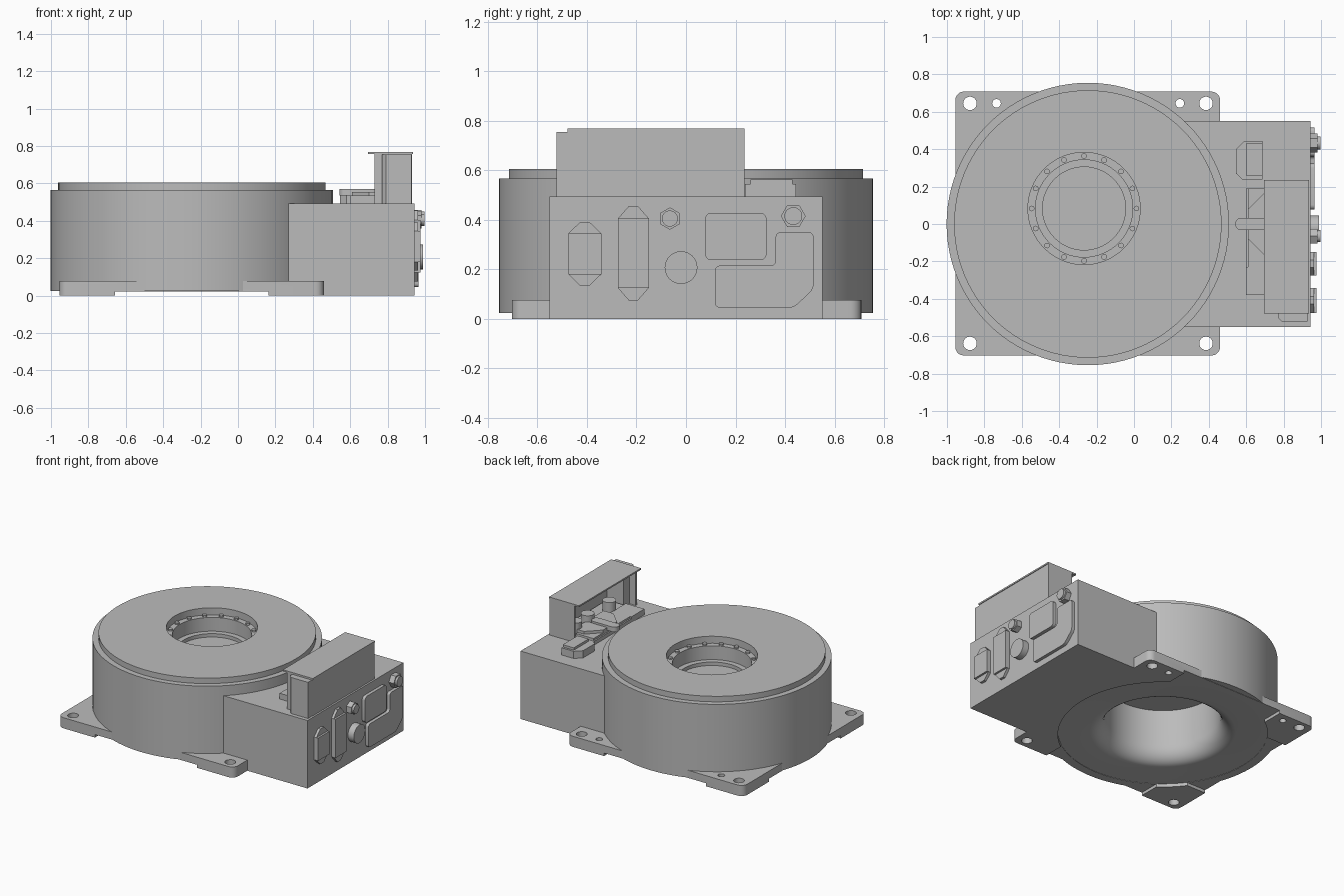
import bpy, bmesh, math
from mathutils import Vector

cube = bpy.data.objects.get("Cube")
if cube:
    bpy.data.objects.remove(cube, do_unlink=True)

GREY = (0.5, 0.5, 0.5, 1)
mat = bpy.data.materials.new("plain grey")
mat.use_nodes = True
mat.diffuse_color = GREY
mat.node_tree.nodes["Principled BSDF"].inputs["Base Color"].default_value = GREY

CX = -0.247          # axis of the round housing
HX, HY = -0.267, 0.083   # centre of the top opening


def finish(bm, name):
    bmesh.ops.recalc_face_normals(bm, faces=bm.faces)
    me = bpy.data.meshes.new(name)
    bm.to_mesh(me)
    bm.free()
    me.materials.append(mat)
    ob = bpy.data.objects.new(name, me)
    bpy.context.collection.objects.link(ob)
    return ob


def activate(ob):
    bpy.ops.object.select_all(action='DESELECT')
    ob.select_set(True)
    bpy.context.view_layer.objects.active = ob


def smooth(ob):
    activate(ob)
    bpy.ops.object.shade_smooth_by_angle(angle=math.radians(30))
    return ob


def prism(name, pts, lo, hi, axis='Z', radius=0.0):
    """Extrude an outline along Z (pts are x,y) or X (pts are y,z)."""
    bm = bmesh.new()
    place = (lambda a, b: (a, b, lo)) if axis == 'Z' else (lambda a, b: (lo, a, b))
    face = bm.faces.new([bm.verts.new(place(a, b)) for a, b in pts])
    move = Vector((0, 0, hi - lo)) if axis == 'Z' else Vector((hi - lo, 0, 0))
    ext = bmesh.ops.extrude_face_region(bm, geom=[face])
    bmesh.ops.translate(bm, vec=move, verts=[v for v in ext["geom"] if isinstance(v, bmesh.types.BMVert)])
    if radius:
        edges = [e for e in bm.edges
                 if abs((e.verts[0].co - e.verts[1].co).normalized().dot(move.normalized())) > 0.99]
        bmesh.ops.bevel(bm, geom=edges, offset=radius, segments=5, profile=0.5, affect='EDGES')
    return finish(bm, name)


def rect(a0, a1, b0, b1):
    return [(a0, b0), (a1, b0), (a1, b1), (a0, b1)]


def ngon(a, b, r, n, turn=0.0):
    return [(a + r * math.cos(turn + math.tau * i / n), b + r * math.sin(turn + math.tau * i / n))
            for i in range(n)]


def box(name, x0, x1, y0, y1, z0, z1):
    return prism(name, rect(x0, x1, y0, y1), z0, z1)


def lathe(name, profile, x, y, steps=96):
    bm = bmesh.new()
    vs = [bm.verts.new((x + r, y, z)) for r, z in profile]
    edges = [bm.edges.new(p) for p in zip(vs, vs[1:])]
    bmesh.ops.spin(bm, geom=vs + edges, cent=(x, y, 0), axis=(0, 0, 1),
                   angle=math.tau, steps=steps, use_merge=True)
    bmesh.ops.remove_doubles(bm, verts=bm.verts, dist=1e-5)
    return finish(bm, name)


def cut(ob, cutter):
    cutter.hide_render = True
    mod = ob.modifiers.new("cut", 'BOOLEAN')
    mod.operation, mod.solver, mod.object = 'DIFFERENCE', 'EXACT', cutter
    activate(ob)
    bpy.ops.object.modifier_apply(modifier=mod.name)
    bpy.data.objects.remove(cutter, do_unlink=True)


# Round housing with a flared bowl underneath
flare = [(0.48 - 0.10 * math.sin(t), 0.144 - 0.12 * math.cos(t))
         for t in [math.pi / 2 * (1 - i / 8) for i in range(9)]]
housing = lathe("housing", [(0, 0.40), (0.38, 0.40)] + flare +
                [(0.755, 0.024), (0.755, 0.566), (0.715, 0.566), (0.715, 0.606), (0, 0.606)], CX, 0)
# Off-centre stepped opening in the top
cut(housing, lathe("opening_cutter", [(0, 0.43), (0.222, 0.43), (0.222, 0.455), (0.26, 0.455),
                                      (0.26, 0.555), (0.30, 0.555), (0.30, 0.7), (0, 0.7)], HX, HY, 64))
smooth(housing)

# Ring of small screws on the opening ledge
for i in range(16):
    a = math.tau * i / 16
    smooth(prism(f"ledge_screw_{i + 1}",
                 ngon(HX + 0.28 * math.cos(a), HY + 0.28 * math.sin(a), 0.015, 12), 0.55, 0.567))

# Square mounting flange with corner feet
flange = prism("mounting_flange", rect(-0.955, 0.46, -0.703, 0.708), 0, 0.077, radius=0.045)
cut(flange, prism("recess_cutter", ngon(CX, 0, 0.69, 96), -0.1, 0.2))
cut(flange, box("notch_cutter_y", CX - 0.41, CX + 0.41, -1, 1, -0.1, 0.022))
cut(flange, box("notch_cutter_x", -1.2, 0, -0.41, 0.41, -0.1, 0.022))
holes = [(-0.877, 0.645, 0.036), (0.385, 0.645, 0.036), (-0.877, -0.638, 0.036),
         (0.385, -0.638, 0.036), (-0.735, 0.645, 0.023), (0.245, 0.645, 0.023)]
for x, y, r in holes:
    cut(flange, prism("hole_cutter", ngon(x, y, r, 24), -0.1, 0.2))
smooth(flange)

# Electronics box, hollowed to fit around the housing
ebox = box("electronics_box", 0.1, 0.943, -0.55, 0.55, 0, 0.493)
cut(ebox, prism("box_cutter", ngon(CX, 0, 0.69, 96), -0.1, 0.8))
smooth(ebox)

# Connectors and panels on the end face
FACE = 0.94


def connector(name, y0, y1, z0, z1, tip, depth):
    ym, w = (y0 + y1) / 2, (y1 - y0) * 0.15
    outline = [(y0, z0 + tip), (ym - w, z0), (ym + w, z0), (y1, z0 + tip),
               (y1, z1 - tip), (ym + w, z1), (ym - w, z1), (y0, z1 - tip)]
    prism(name, outline, FACE, FACE + depth * 0.6, 'X')
    prism(name + "_core", rect(y0, y1, z0 + tip, z1 - tip), FACE, FACE + depth, 'X')


connector("short_connector", -0.475, -0.342, 0.135, 0.39, 0.045, 0.036)
connector("tall_connector", -0.275, -0.15, 0.075, 0.455, 0.05, 0.036)
smooth(prism("round_plug", ngon(-0.02, 0.207, 0.066, 32), FACE, 0.99, 'X'))
for side, y, z, r in (("right", -0.065, 0.405, 0.045), ("left", 0.433, 0.415, 0.05)):
    prism(side + "_gland_nut", ngon(y, z, r, 6, 0 if side == "left" else 0.52), FACE, 0.982, 'X')
    smooth(prism(side + "_gland_tip", ngon(y, z, r * 0.72, 24), FACE, 0.997, 'X'))
smooth(prism("upper_panel", rect(0.077, 0.325, 0.237, 0.428), FACE, 0.966, 'X', 0.025))
smooth(prism("lower_panel", [(0.117, 0.045), (0.435, 0.045), (0.515, 0.12), (0.515, 0.35),
                             (0.362, 0.35), (0.362, 0.215), (0.117, 0.215)], FACE, 0.966, 'X', 0.02))

# Open-sided cover on top of the box
TOP = 0.49
box("cover_roof", 0.695, 0.935, -0.478, 0.236, 0.757, 0.768)
box("cover_back_wall", 0.915, 0.93, -0.478, 0.236, TOP, 0.757)
box("cover_left_wall", 0.73, 0.93, 0.222, 0.236, TOP, 0.757)
box("cover_right_wall", 0.73, 0.93, -0.478, -0.464, TOP, 0.757)
prism("cover_end_bracket", [(0.77, -0.478), (0.77, -0.5), (0.79, -0.522), (0.927, -0.522),
                            (0.927, -0.478)], TOP, 0.755)
box("cover_inner_post", 0.78, 0.915, -0.464, -0.40, TOP, 0.757)

# Parts beneath the cover
prism("terminal_block", [(0.545, 0.27), (0.58, 0.238), (0.688, 0.238), (0.688, 0.445),
                         (0.59, 0.445), (0.545, 0.40)], TOP, 0.545)
box("terminal_block_cap", 0.60, 0.688, 0.26, 0.43, 0.54, 0.562)
box("valve_base", 0.60, 0.90, -0.38, 0.19, TOP, 0.52)
prism("valve_plate", [(0.61, 0.19), (0.61, -0.23), (0.60, -0.23), (0.60, -0.38), (0.75, -0.38),
                      (0.75, 0.19)], 0.51, 0.535)
for s in (-1, 1):
    prism("valve_wedge_" + ("left" if s > 0 else "right"),
          [(0.61, s * 0.03), (0.61, s * 0.08), (0.70, s * 0.17), (0.78, s * 0.17), (0.78, s * 0.03)],
          0.53, 0.555)
smooth(prism("valve_lever", rect(0.542, 0.75, -0.033, 0.033), 0.535, 0.57, radius=0.03))
for i, y in enumerate((-0.25, 0.0, 0.14)):
    smooth(prism(f"valve_knob_{i + 1}", ngon(0.79, y, 0.045, 24), 0.515, 0.60))
